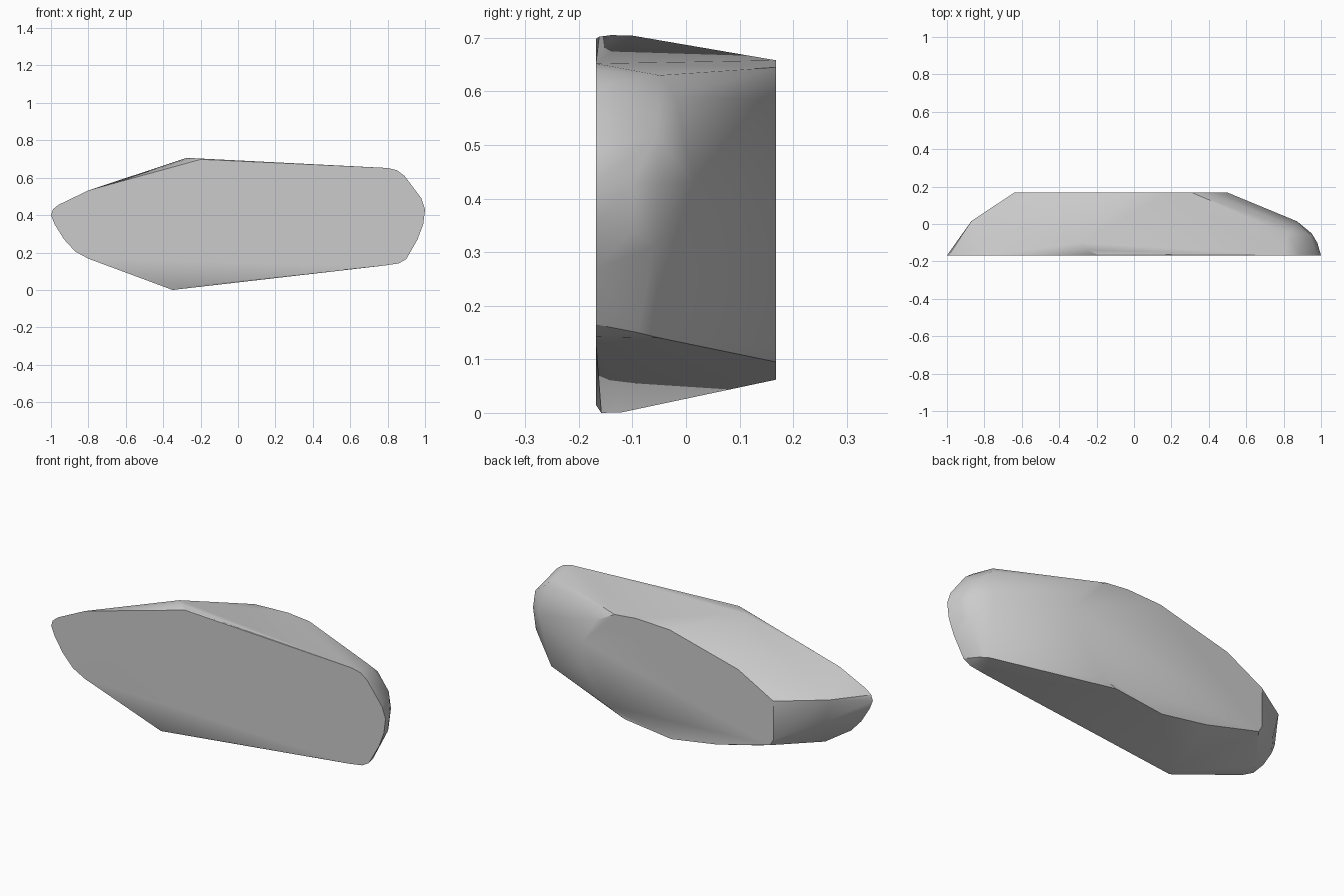
import bpy, bmesh, math

if "Cube" in bpy.data.objects:
    bpy.data.objects.remove(bpy.data.objects["Cube"])

# flat front outline (x, z)
front = [(-1, .40), (-.99, .43), (-.96, .455), (-.8, .532), (-.2, .698), (.8, .652), (.85, .64), (.89, .61),
         (.98, .49), (1, .43), (.99, .35), (.96, .27), (.9, .165), (.86, .142), (.78, .13),
         (-.31, .015), (-.8, .167), (-.87, .205), (-.93, .27), (-.98, .35)]
# smaller flat back outline (x, z)
back = [(-.64, .43), (-.43, .545), (-.02, .65), (.18, .658), (.31, .645), (.42, .585), (.5, .45),
        (.49, .31), (.36, .14), (.25, .095), (-.03, .062), (-.3, .105), (-.62, .187), (-.64, .22)]
# bulging corners between the two faces (x, y, z)
middle = [(-.28, -.1, .704), (-.25, -.14, .705), (-.2, -.162, .702),
          (-.34, -.12, .001), (-.35, -.158, 0),
          (-.87, .015, .44), (-.84, .01, .31), (-.79, -.06, .165),
          (.82, -.05, .63), (.85, -.02, .59), (.87, .015, .43), (.88, -.025, .33),
          (.87, -.03, .28), (.87, -.055, .24), (.84, -.05, .14), (.87, -.09, .15),
          (.94, -.055, .52), (.95, -.05, .43), (.94, -.06, .31),
          (.98, -.1, .43), (.965, -.1, .34)]

D = .168
points = [(x, -D, z) for x, z in front] + [(x, D, z) for x, z in back] + middle

# faceted stone: convex hull over the outlines
bm = bmesh.new()
for p in points:
    bm.verts.new(p)
hull = bmesh.ops.convex_hull(bm, input=bm.verts[:])
loose = {g for g in hull["geom_interior"] + hull["geom_unused"]
         if isinstance(g, bmesh.types.BMVert) and g.is_valid}
bmesh.ops.delete(bm, geom=list(loose), context='VERTS')
bmesh.ops.dissolve_limit(bm, angle_limit=math.radians(1), verts=bm.verts[:], edges=bm.edges[:])
bmesh.ops.recalc_face_normals(bm, faces=bm.faces[:])
mesh = bpy.data.meshes.new("stone")
bm.to_mesh(mesh)
bm.free()
stone = bpy.data.objects.new("stone", mesh)
bpy.context.collection.objects.link(stone)

# soft facets, crisp rim
bpy.context.view_layer.objects.active = stone
stone.select_set(True)
bpy.ops.object.shade_smooth_by_angle(angle=math.radians(30))
